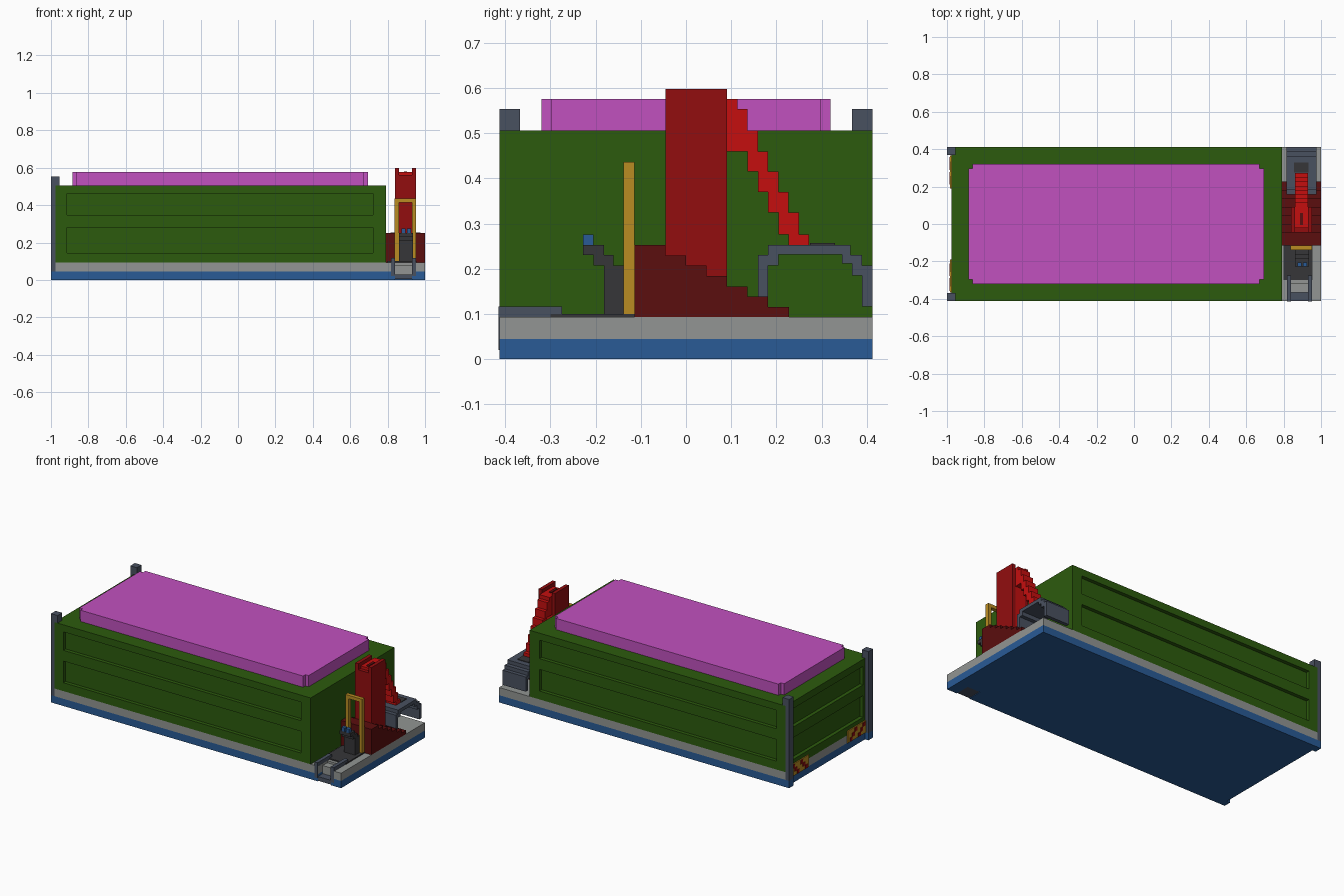
import bpy, bmesh

if "Cube" in bpy.data.objects:
    bpy.data.objects.remove(bpy.data.objects["Cube"], do_unlink=True)

V = 0.0227  # one block of the model


def material(name, rgb):
    lin = [((c / 255 + 0.055) / 1.055) ** 2.4 if c > 10 else c / 255 / 12.92 for c in rgb]
    m = bpy.data.materials.new(name)
    m.use_nodes = True
    m.diffuse_color = (*lin, 1)
    b = m.node_tree.nodes["Principled BSDF"]
    b.inputs["Base Color"].default_value = (*lin, 1)
    b.inputs["Roughness"].default_value = 0.8
    return m


GREEN = material("container green", (44, 91, 13))
PINK = material("cover pink", (193, 81, 191))
BLUE = material("base blue", (41, 91, 150))
GREY = material("deck grey", (146, 149, 147))
SLATE = material("steel slate", (73, 81, 96))
YELLOW = material("rail yellow", (186, 140, 34))
BRIGHT = material("bright red", (197, 15, 15))
RED = material("tower red", (146, 13, 15))
MAROON = material("maroon", (91, 14, 14))
DARK = material("charcoal", (54, 54, 56))


def finish(name, bm, mat):
    bmesh.ops.recalc_face_normals(bm, faces=bm.faces)
    me = bpy.data.meshes.new(name)
    bm.to_mesh(me)
    bm.free()
    me.materials.append(mat)
    ob = bpy.data.objects.new(name, me)
    bpy.context.scene.collection.objects.link(ob)
    return ob


def boxes(name, mat, *specs):
    """One object from boxes given as (x0, x1, y0, y1, z0, z1)."""
    bm = bmesh.new()
    for x0, x1, y0, y1, z0, z1 in specs:
        vs = bmesh.ops.create_cube(bm, size=1)["verts"]
        for v in vs:
            v.co = (x1 if v.co.x > 0 else x0, y1 if v.co.y > 0 else y0, z1 if v.co.z > 0 else z0)
    return finish(name, bm, mat)


def prism(name, mat, pts, a, b, axis):
    """Extrude a profile (yz along x, or xy along z) from a to b."""
    bm = bmesh.new()
    f = bm.faces.new([bm.verts.new((a, p, q) if axis == "x" else (p, q, a)) for p, q in pts])
    ext = bmesh.ops.extrude_face_region(bm, geom=[f])["geom"]
    move = (b - a, 0, 0) if axis == "x" else (0, 0, b - a)
    bmesh.ops.translate(bm, vec=move, verts=[e for e in ext if isinstance(e, bmesh.types.BMVert)])
    return finish(name, bm, mat)


# Base and deck, with a boarding notch in the front edge
W = 0.413
NX0, NX1, NY = 0.84, 0.93, -0.32
outline = [(-0.977, -W), (NX0, -W), (NX0, NY), (NX1, NY), (NX1, -W), (1, -W), (1, W), (-0.977, W)]
prism("base_plate", BLUE, outline, 0, 0.045, "z")
prism("deck", GREY, outline, 0.045, 0.093, "z")

# Corner posts and their feet
for side, s in (("front", -1), ("back", 1)):
    ya, yb = sorted((s * W, s * (W - 2 * V)))
    boxes(side + "_post_foot", BLUE, (-1, -0.977, ya, yb, 0, 0.045))
    boxes(side + "_post", SLATE, (-1, -0.977, ya, yb, 0.045, 0.553),
          (-0.977, -0.955, ya, yb, 0.506, 0.553))

# Container: core plus raised frames that leave two recessed panels per side
X0, X1, Z0, Z1 = -0.977, 0.79, 0.093, 0.506
boxes("container_core", GREEN, (X0 + V, X1, -W + V, W - V, Z0, Z1))
rails = [(Z0, 0.145), (0.28, 0.347), (0.462, Z1)]
gaps = [(0.145, 0.28), (0.347, 0.462)]
for side, ya, yb in (("front", -W, -W + V), ("back", W - V, W)):
    strips = [(X0, X1, ya, yb, a, b) for a, b in rails]
    for a, b in gaps:
        strips += [(X0, -0.915, ya, yb, a, b), (0.722, X1, ya, yb, a, b)]
    boxes(side + "_panel_frame", GREEN, *strips)
strips = [(X0, X0 + V, -W + V, W - V, a, b) for a, b in rails]
for a, b in gaps:
    strips += [(X0, X0 + V, -W + V, -0.35, a, b), (X0, X0 + V, 0.35, W - V, a, b)]
boxes("end_panel_frame", GREEN, *strips)

# Cover with notched corners
cx, hx, hy = -0.095, 0.79, 0.32
quarter = [(hx, hy - V), (hx - V, hy - V), (hx - V, hy)]
cover = []
for sx, sy in ((1, 1), (-1, 1), (-1, -1), (1, -1)):
    q = [(cx + sx * p, sy * r) for p, r in quarter]
    cover += q if sx * sy > 0 else q[::-1]
prism("cover", PINK, cover, Z1, 0.576, "z")

# Hazard plates with diagonal stripes on the end
for side, s in (("front", -1), ("back", 1)):
    ya, yb = sorted((s * 0.19, s * 0.367))
    boxes(side + "_hazard_plate", YELLOW, (-0.983, -0.977, ya, yb, 0.045, 0.12))
    stripes = []
    for start in (0.21, 0.29):
        for i in range(3):
            a, b = sorted((s * (start + i * V), s * (start + (i + 1) * V)))
            stripes.append((-0.987, -0.983, a, b, 0.048 + i * V, 0.048 + (i + 1) * V))
    boxes(side + "_hazard_stripes", RED, *stripes)

# Boarding steps
boxes("step_rails", SLATE, *[(a, a + V, -W - 0.002, -0.275, 0.02, 0.116) for a in (0.817, 0.93)])
boxes("lower_step", SLATE, (NX0, NX1, -W, NY, 0.004, 0.03))
boxes("upper_step", GREY, (NX0, NX1, -0.365, NY, 0.03, 0.08))

# Operator floor and console
boxes("operator_floor", DARK, (0.80, 0.955, -0.30, -0.113, 0.093, 0.1))
prism("console", DARK, [(-0.182, 0.1), (-0.137, 0.1), (-0.137, 0.207), (-0.16, 0.207), (-0.16, 0.23),
                        (-0.182, 0.23), (-0.182, 0.252), (-0.228, 0.252), (-0.228, 0.23),
                        (-0.205, 0.23), (-0.205, 0.207), (-0.182, 0.207)], 0.86, 0.935, "x")
boxes("lever_knobs", BLUE, *[(a, a + V, -0.228, -0.205, 0.24, 0.276) for a in (0.873, 0.903)])

# Guard rail arch
boxes("guard_rail", YELLOW, (0.837, 0.86, -0.138, -0.114, 0.093, 0.415),
      (0.93, 0.953, -0.138, -0.114, 0.093, 0.415), (0.837, 0.953, -0.138, -0.114, 0.415, 0.436))

# Stepped maroon mount
edges = [-0.114, -0.045, 0, 0.045, 0.091, 0.136, 0.182, 0.228]
profile = [(0.228, 0.093), (-0.114, 0.093)]
for i in range(7):
    z = 0.252 - i * V
    profile += [(edges[i], z), (edges[i + 1], z)]
prism("mount", MAROON, profile, 0.79, 1.0, "x")

# Tower: side walls, front plate and an inner channel
boxes("tower", RED, (0.84, 0.862, -0.045, 0.091, 0.093, 0.598), (0.93, 0.952, -0.045, 0.091, 0.093, 0.598),
      (0.862, 0.93, -0.045, -0.022, 0.093, 0.56))
boxes("tower_channel", BRIGHT, (0.862, 0.93, -0.022, 0.091, 0.2, 0.576))
boxes("tower_slot", MAROON, (0.888, 0.904, -0.005, 0.06, 0.576, 0.58))

# Sloped conveyor made of stepped blocks
lows = [0.46, 0.46, 0.415, 0.37, 0.325, 0.276, 0.25, 0.25]
highs = [0.576, 0.553, 0.506, 0.46, 0.415, 0.37, 0.325, 0.276]
boxes("conveyor", BRIGHT, *[(0.862, 0.93, 0.091 + i * V, 0.091 + (i + 1) * V, lows[i], highs[i])
                            for i in range(8)])

# Hopper shell behind the conveyor
prism("hopper", SLATE, [(0.159, 0.138), (0.182, 0.138), (0.182, 0.207), (0.205, 0.207), (0.205, 0.232),
                        (0.345, 0.232), (0.345, 0.212), (0.367, 0.212), (0.367, 0.185), (0.39, 0.185),
                        (0.39, 0.116), (W, 0.116), (W, 0.207), (0.39, 0.207), (0.39, 0.23),
                        (0.364, 0.23), (0.364, 0.253), (0.182, 0.253), (0.182, 0.23), (0.159, 0.23)],
      0.815, 0.977, "x")
boxes("hopper_mouth", DARK, (0.855, 0.932, 0.275, 0.33, 0.253, 0.257))
